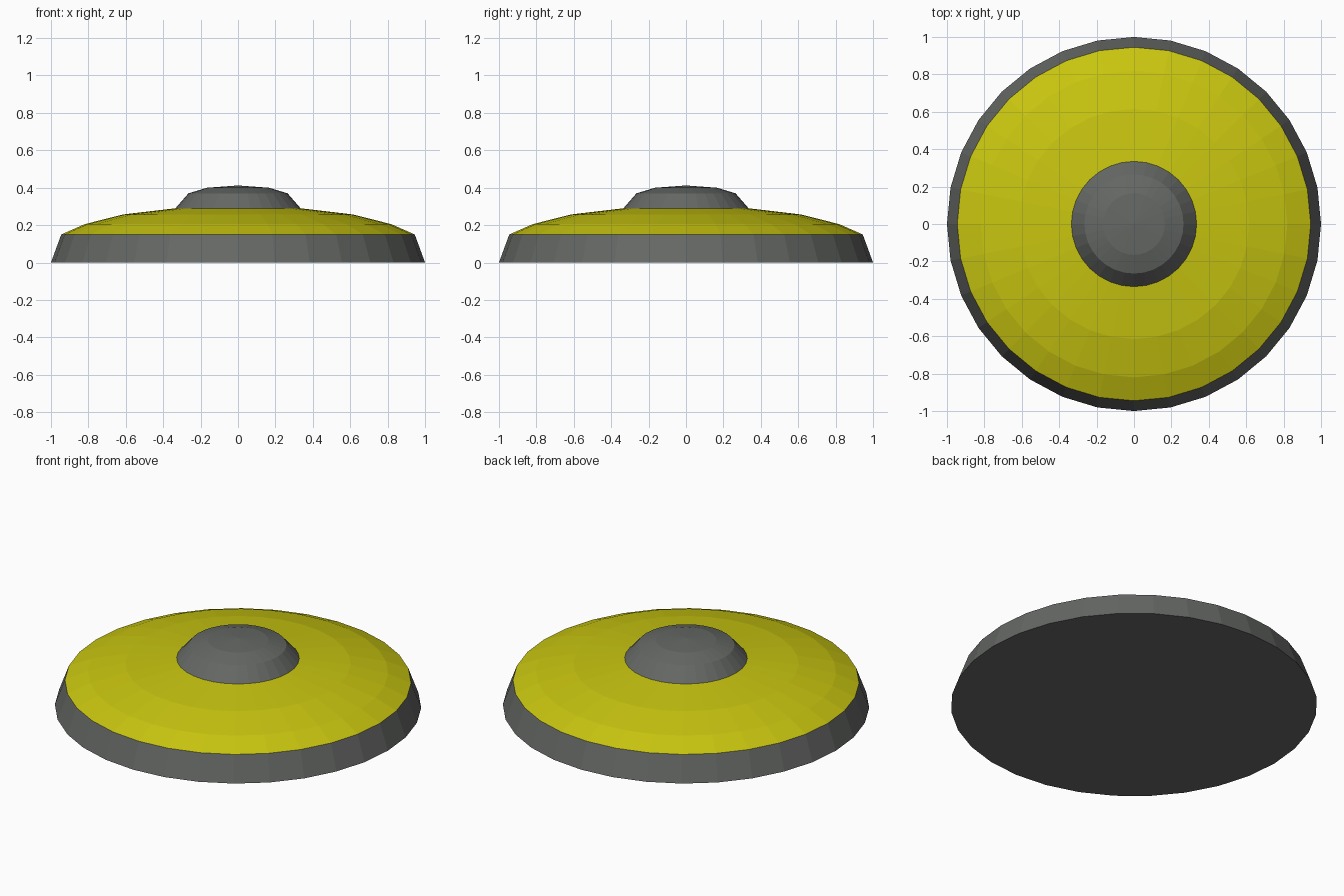
import bpy, bmesh
from math import sin, cos, pi

if "Cube" in bpy.data.objects:
    bpy.data.objects.remove(bpy.data.objects["Cube"])

SIDES = 32


def material(name, rgb):
    m = bpy.data.materials.new(name)
    m.diffuse_color = (*rgb, 1)
    m.use_nodes = True
    m.node_tree.nodes["Principled BSDF"].inputs["Base Color"].default_value = m.diffuse_color
    return m


def lathe(name, profile, mat):
    """Turn (radius, height) points around z; radius 0 makes a pole."""
    bm = bmesh.new()
    rings = []
    for r, z in profile:
        if r == 0:
            rings.append([bm.verts.new((0, 0, z))] * SIDES)
        else:
            rings.append([bm.verts.new((r * cos(2 * pi * i / SIDES), r * sin(2 * pi * i / SIDES), z))
                          for i in range(SIDES)])
    for a, b in zip(rings, rings[1:]):
        for i in range(SIDES):
            j = (i + 1) % SIDES
            bm.faces.new(list(dict.fromkeys((a[i], a[j], b[j], b[i]))))
    bmesh.ops.recalc_face_normals(bm, faces=bm.faces)
    mesh = bpy.data.meshes.new(name)
    bm.to_mesh(mesh)
    bm.free()
    mesh.materials.append(mat)
    ob = bpy.data.objects.new(name, mesh)
    bpy.context.collection.objects.link(ob)
    # outward normals, also for the open bands
    return ob


grey = material("dark grey", (0.13, 0.138, 0.13))
yellow = material("yellow", (0.58, 0.56, 0.005))

# base rim with closed underside
lathe("base_rim", [(0, 0), (1, 0), (0.945, 0.15)], grey)
# shallow domed cover
lathe("domed_cover", [(0.945, 0.15), (0.82, 0.205), (0.615, 0.257), (0.335, 0.29)], yellow)
# centre knob
lathe("centre_knob", [(0.335, 0.29), (0.265, 0.37), (0.165, 0.40), (0, 0.412)], grey)
